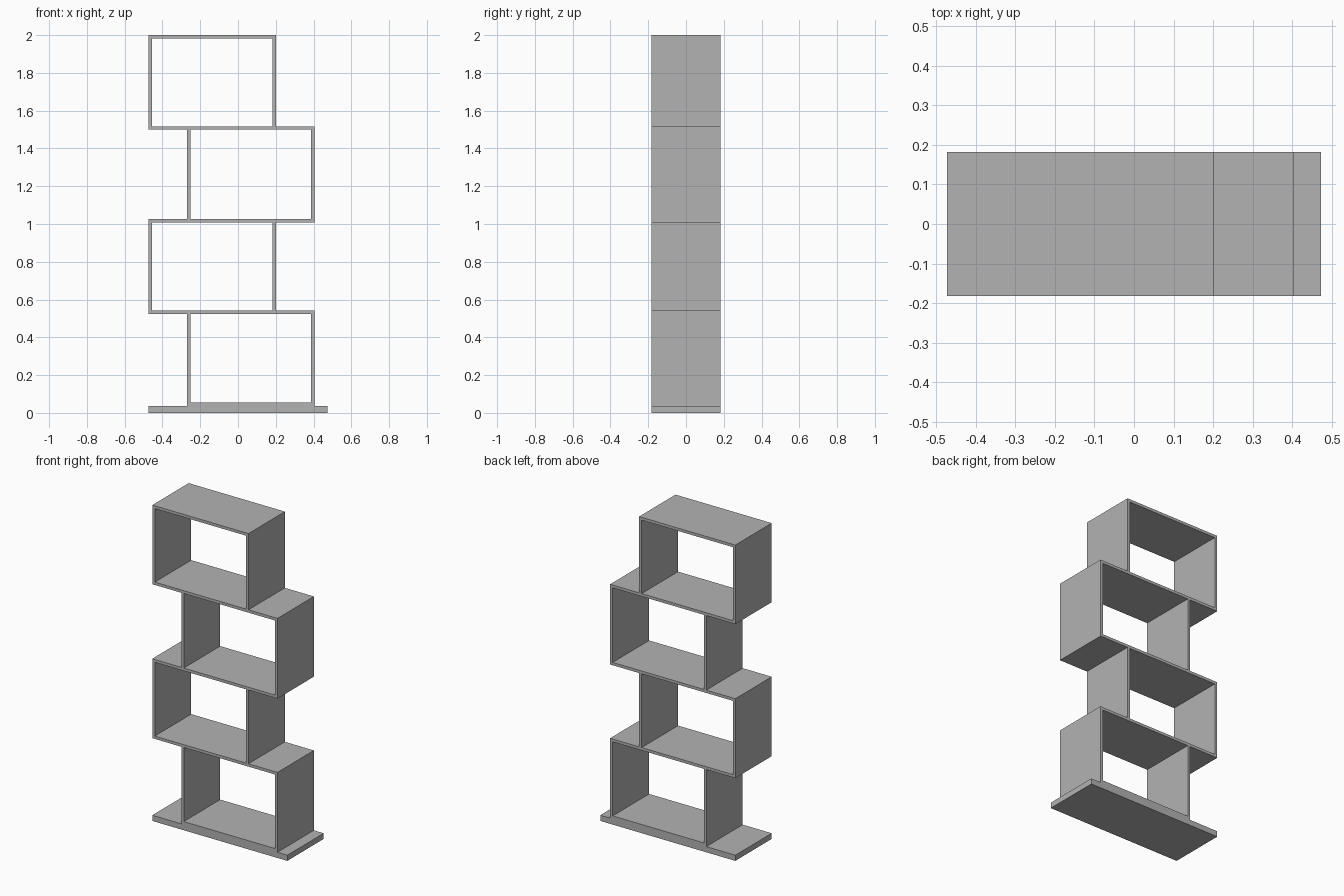
import bpy

default = bpy.data.objects.get("Cube")
if default:
    bpy.data.objects.remove(default, do_unlink=True)

GREY = (0.45, 0.45, 0.45, 1.0)
mat = bpy.data.materials.new("plain grey")
mat.use_nodes = True
mat.diffuse_color = GREY
mat.node_tree.nodes["Principled BSDF"].inputs["Base Color"].default_value = GREY

DEPTH = 0.364
T = 0.018  # board thickness
FAR_LEFT, NEAR_LEFT = -0.473, -0.27
NEAR_RIGHT, FAR_RIGHT = 0.201, 0.404


def board(name, x0, x1, z0, z1):
    """Full-depth rectangular board spanning the given x and z ranges."""
    bpy.ops.mesh.primitive_cube_add(size=1, location=((x0 + x1) / 2, 0, (z0 + z1) / 2))
    ob = bpy.context.object
    ob.name = name
    ob.scale = (x1 - x0, DEPTH, z1 - z0)
    bpy.ops.object.transform_apply(location=False, rotation=False, scale=True)
    ob.data.materials.append(mat)


# Plinth and the floor of the lowest box
board("base", FAR_LEFT, -FAR_LEFT, 0, 0.036)
board("bottom_floor", NEAR_LEFT, FAR_RIGHT, 0.036, 0.055)

# Shelves shared between neighbouring boxes, and the top
shelf_tops = [0.542, 1.027, 1.517, 2.0]
for i, top in enumerate(shelf_tops):
    right = NEAR_RIGHT if i == 3 else FAR_RIGHT
    board(f"shelf_{i + 1}", FAR_LEFT, right, top - T, top)

# Uprights, with the boxes stepping from side to side
floor = 0.055
for i, top in enumerate(shelf_tops):
    left, right = (NEAR_LEFT, FAR_RIGHT) if i % 2 == 0 else (FAR_LEFT, NEAR_RIGHT)
    board(f"right_upright_{i + 1}", left, left + T, floor, top - T)
    board(f"left_upright_{i + 1}", right - T, right, floor, top - T)
    floor = top
